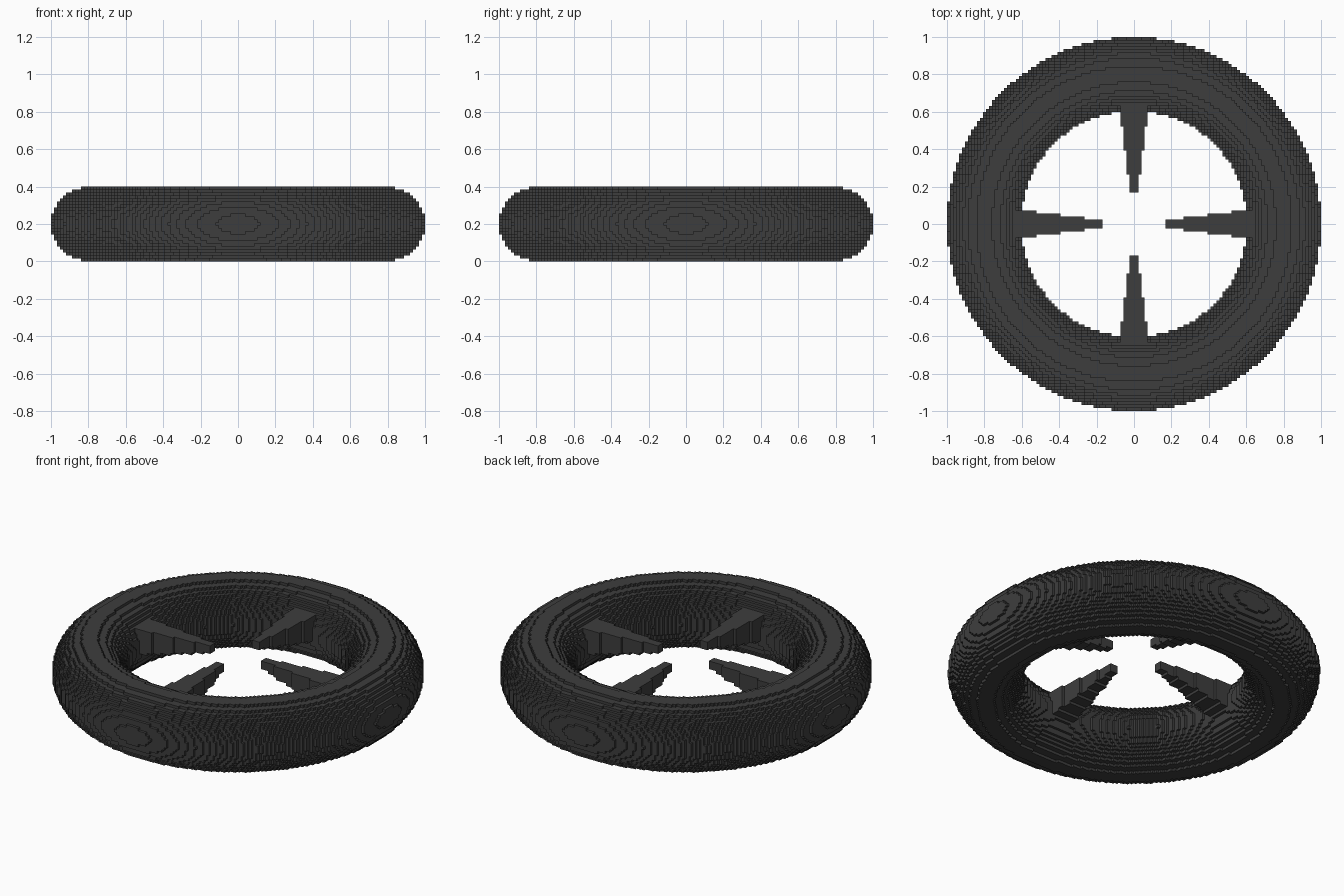
import bpy
import math

if "Cube" in bpy.data.objects:
    bpy.data.objects.remove(bpy.data.objects["Cube"])

VOX = 0.016          # edge of one block
MID = 0.2            # height of the ring's middle layer

mat = bpy.data.materials.new("dark_rubber")
mat.diffuse_color = (0.048, 0.048, 0.048, 1)
mat.use_nodes = True
mat.node_tree.nodes["Principled BSDF"].inputs["Base Color"].default_value = mat.diffuse_color

# outward direction and the four corners of each block side
SIDES = []
for axis in range(3):
    for s in (-1, 1):
        n = [0, 0, 0]
        n[axis] = s
        quad = []
        for a, b in ((-1, -1), (1, -1), (1, 1), (-1, 1))[::s]:
            c = [0, 0, 0]
            c[axis], c[(axis + 1) % 3], c[(axis + 2) % 3] = s, a, b
            quad.append(tuple((v + 1) // 2 for v in c))
        SIDES.append((n, quad))


def block_object(name, cells):
    """Outer skin of a set of integer block positions."""
    verts, faces = {}, []
    for x, y, z in cells:
        for n, quad in SIDES:
            if (x + n[0], y + n[1], z + n[2]) in cells:
                continue
            faces.append([verts.setdefault((x + a, y + b, z + c), len(verts))
                          for a, b, c in quad])
    points = [((x - 0.5) * VOX, (y - 0.5) * VOX, (z - 0.5) * VOX + MID)
              for x, y, z in verts]
    mesh = bpy.data.meshes.new(name)
    mesh.from_pydata(points, [], faces)
    mesh.materials.append(mat)
    obj = bpy.data.objects.new(name, mesh)
    bpy.context.collection.objects.link(obj)
    return obj


# blocky ring
MAJOR, MINOR = 50.1, 12.32
ring = set()
for x in range(-62, 63):
    for y in range(-62, 63):
        d = math.hypot(x, y) - MAJOR
        if abs(d) <= MINOR:
            h = int(math.sqrt(MINOR ** 2 - d * d))
            ring.update((x, y, z) for z in range(-h, h + 1))
block_object("ring", ring)

# four tapering spikes, rising slightly towards the centre
spike = set()
for r in range(11, 42):
    half = min(4, int((r - 8.5) // 8) + 1)
    centre = 6 - 0.115 * (r - 11)
    tall = 0.125 * r + 0.1
    for z in range(math.ceil(centre - tall), math.floor(centre + tall) + 1):
        spike.update((r, w, z) for w in range(-half, half + 1))

for name, (c, s) in {"right_spike": (1, 0), "back_spike": (0, 1),
                     "left_spike": (-1, 0), "front_spike": (0, -1)}.items():
    block_object(name, {(c * x - s * y, s * x + c * y, z) for x, y, z in spike})
